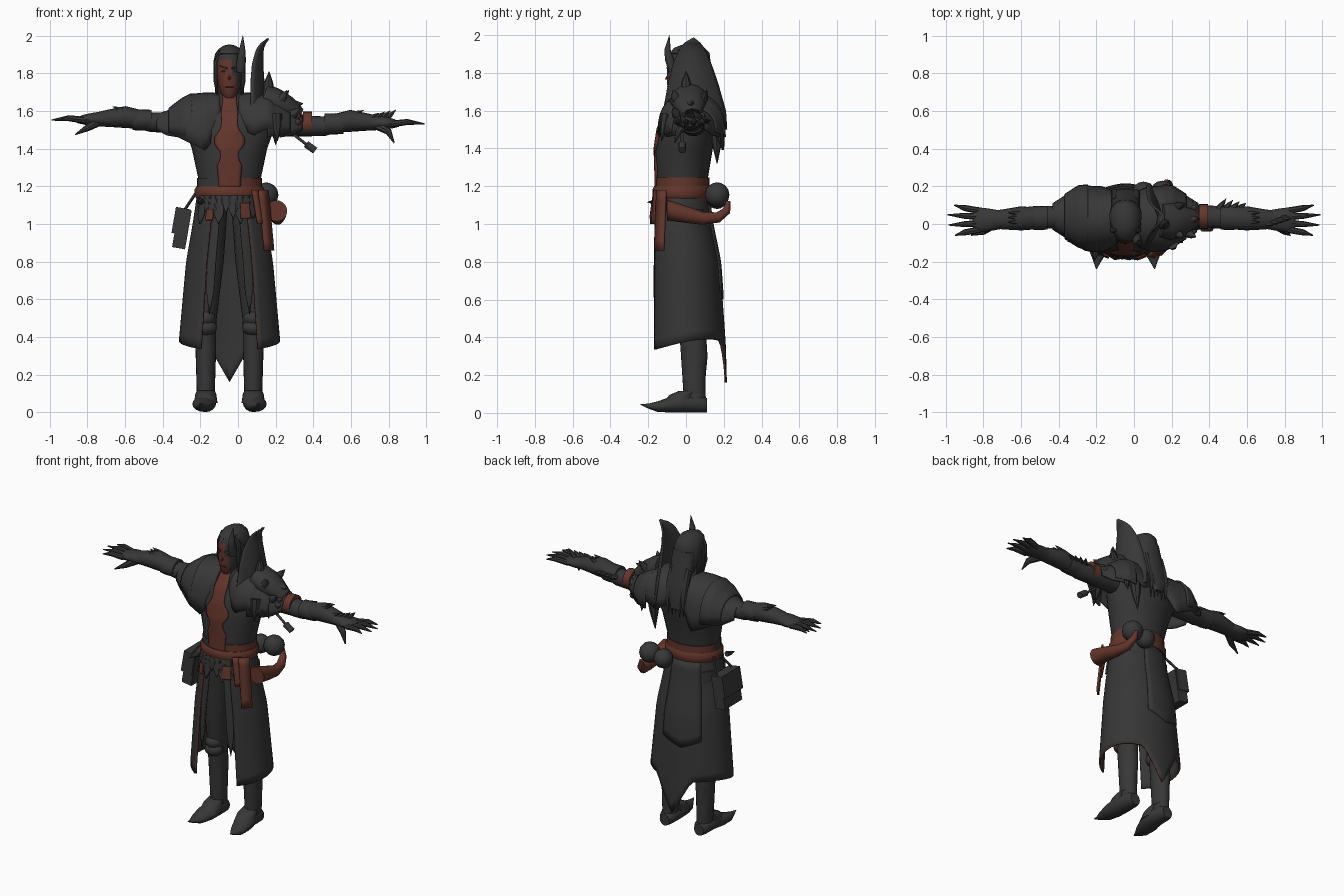
import bpy, bmesh, math, random
from mathutils import Vector, Matrix

random.seed(4)
CX = -0.045  # body centre line


def material(name, rgb):
    m = bpy.data.materials.new(name)
    m.diffuse_color = (*rgb, 1)
    return m


DARK = material("dark_cloth", (0.037, 0.037, 0.037))
PLATE = material("dark_plate", (0.039, 0.039, 0.04))
BROWN = material("red_brown", (0.125, 0.036, 0.024))


def make(name, verts, faces, mats, thick=0, angle=40, rule=None):
    me = bpy.data.meshes.new(name)
    me.from_pydata(verts, [], faces)
    for m in mats if isinstance(mats, list) else [mats]:
        me.materials.append(m)
    bm = bmesh.new()
    bm.from_mesh(me)
    bmesh.ops.recalc_face_normals(bm, faces=bm.faces)
    if rule:
        for f in bm.faces:
            f.material_index = rule(f.calc_center_median())
    bm.to_mesh(me)
    bm.free()
    ob = bpy.data.objects.new(name, me)
    bpy.context.collection.objects.link(ob)
    if thick:
        mod = ob.modifiers.new("thickness", "SOLIDIFY")
        mod.thickness, mod.offset = thick, 0
        mod.material_offset_rim = 1 if isinstance(mats, list) else 0
    bpy.ops.object.select_all(action='DESELECT')
    ob.select_set(True)
    bpy.context.view_layer.objects.active = ob
    bpy.ops.object.shade_smooth_by_angle(angle=math.radians(angle))
    return ob


def loft(name, rows, mat, ref=(1, 0, 0), n=20, tan=None, rule=None):
    """Closed tube through rows of (x, y, z, radius along ref, other radius)."""
    P = [Vector(r[:3]) for r in rows]
    verts, k = [], len(rows)
    for i, r in enumerate(rows):
        t = Vector(tan) if tan else (P[min(i + 1, k - 1)] - P[max(i - 1, 0)]).normalized()
        u = Vector(ref)
        u = (u - t * u.dot(t)).normalized()
        v = t.cross(u)
        for j in range(n):
            a = 2 * math.pi * j / n
            verts.append(P[i] + u * (r[3] * math.cos(a)) + v * (r[4] * math.sin(a)))
    faces = [(i * n + j, i * n + (j + 1) % n, (i + 1) * n + (j + 1) % n, (i + 1) * n + j)
             for i in range(k - 1) for j in range(n)]
    faces += [tuple(range(n)), tuple(range((k - 1) * n, k * n))]
    return make(name, verts, faces, mat, rule=rule)


def grid(name, fn, nu, nv, mat, thick=0.012):
    """Open sheet; fn maps u, v in 0..1 to a point."""
    verts = [fn(i / nu, j / nv) for i in range(nu + 1) for j in range(nv + 1)]
    w = nv + 1
    faces = [(i * w + j, i * w + j + 1, (i + 1) * w + j + 1, (i + 1) * w + j)
             for i in range(nu) for j in range(nv)]
    return make(name, verts, faces, mat, thick)


def spike(name, a, b, r, mat=DARK, n=8):
    a, b = Vector(a), Vector(b)
    m = a.lerp(b, 0.5)
    ref = (0, 1, 0) if abs((b - a).normalized().y) < 0.9 else (1, 0, 0)
    return loft(name, [(*a, r, r), (*m, r * 0.7, r * 0.7), (*b, r * 0.05, r * 0.05)], mat, ref, n)


def ball(name, c, r, mat, n=16):
    rows = [(c[0], c[1], c[2] + r[2] * -math.cos(math.pi * t), r[0] * math.sin(math.pi * t), r[1] * math.sin(math.pi * t))
            for t in (0.02, 0.1, 0.22, 0.36, 0.5, 0.64, 0.78, 0.9, 0.98)]
    return loft(name, rows, mat, n=n, tan=(0, 0, 1))


def lerp_table(tab, z):
    for p, q in zip(tab, tab[1:]):
        if z <= q[0]:
            f = max(0, (z - p[0]) / (q[0] - p[0]))
            return [a + (b - a) * f for a, b in zip(p, q)][1:]
    return tab[-1][1:]


# torso: height, depth centre, half width, half depth
TORSO = [(1.1, -0.025, 0.16, 0.13), (1.25, -0.02, 0.168, 0.137), (1.4, -0.01, 0.2, 0.152), (1.5, 0.01, 0.235, 0.157),
         (1.58, 0.025, 0.22, 0.145), (1.64, 0.03, 0.15, 0.11), (1.69, 0.02, 0.068, 0.07), (1.76, 0.01, 0.055, 0.06)]
loft("torso", [(CX, y, z, a, b) for z, y, a, b in TORSO], DARK, n=32, tan=(0, 0, 1))

# bare chest strip with a stepped outline
CHEST = [(1.19, 0.056), (1.25, 0.06), (1.31, 0.066), (1.34, 0.05), (1.38, 0.045), (1.42, 0.08), (1.46, 0.08),
         (1.5, 0.05), (1.53, 0.042), (1.6, 0.044), (1.66, 0.035), (1.74, 0.04)]


def chest(u, v):
    z = 1.19 + 0.55 * u
    w = lerp_table(CHEST, z)[0]
    y, a, b = lerp_table(TORSO, z)
    x = (2 * v - 1) * w
    return (CX + x, y - b * math.sqrt(max(0, 1 - (x / a) ** 2)) - 0.006, z)


grid("bare_chest", chest, 28, 8, BROWN, 0.008)

# head with a half-dark face
HEAD = [(1.67, -0.05, 0.025, 0.03), (1.69, -0.04, 0.043, 0.052), (1.74, -0.02, 0.06, 0.08), (1.79, -0.01, 0.069, 0.09),
        (1.84, -0.005, 0.072, 0.095), (1.875, 0, 0.07, 0.092), (1.9, 0, 0.064, 0.088), (1.93, 0.005, 0.045, 0.06)]
loft("head", [(CX, y, z, a, b) for z, y, a, b in HEAD], [BROWN, PLATE], n=32, tan=(0, 0, 1),
     rule=lambda c: 1 if c.x > CX + (0.036 if c.z < 1.78 else 0.012) or c.y > -0.01 or c.z > 1.88 else 0)
spike("nose", (CX, -0.085, 1.785), (CX, -0.112, 1.765), 0.013, BROWN)
loft("mouth", [(CX + x, -0.096, 1.728, 0.003, 0.006) for x in (-0.022, 0.022)], DARK, (0, 0, 1), 8)
for s in (-1, 1):
    ball("eye", (CX + s * 0.03, -0.088, 1.812), (0.014, 0.008, 0.006), DARK, 10)
    loft("brow", [(CX + s * 0.012, -0.1, 1.826, 0.005, 0.005), (CX + s * 0.05, -0.078, 1.838, 0.004, 0.004)], DARK, (0, 0, 1), 8)
    spike("ear", (CX + s * 0.065, 0, 1.79), (CX + s * 0.08, 0.04, 1.85), 0.015, DARK)

# hair cap, side locks and back hair
loft("hair_cap", [(CX, 0.09, 1.72, 0.07, 0.045), (CX, 0.06, 1.8, 0.084, 0.068), (CX, 0.04, 1.86, 0.086, 0.09),
                  (CX, 0.02, 1.905, 0.076, 0.105), (CX, 0.018, 1.932, 0.056, 0.082), (CX, 0.02, 1.948, 0.03, 0.045),
                  (CX, 0.02, 1.953, 0.008, 0.01)], DARK, n=24, tan=(0, 0, 1))
loft("back_hair", [(CX, 0.08, 1.86, 0.075, 0.05), (CX, 0.105, 1.76, 0.078, 0.045), (CX, 0.14, 1.66, 0.075, 0.035),
                   (CX, 0.165, 1.58, 0.06, 0.022), (CX, 0.175, 1.5, 0.035, 0.012)], DARK, n=16, tan=(0, 0, 1))
for i in range(5):
    x = CX + (i - 2) * 0.028
    loft("hair_lock", [(x, 0.12, 1.76, 0.02, 0.02), (x, 0.15, 1.66, 0.022, 0.018), (x * 1.02, 0.175, 1.57, 0.018, 0.012),
                       (x, 0.172, random.uniform(1.44, 1.52), 0.002, 0.002)], DARK, n=8)
for s in (-1, 1):
    for k in range(3):
        x, y = CX + s * 0.07, -0.03 + 0.03 * k
        loft("side_lock", [(x - s * 0.025, y, 1.92, 0.013, 0.015), (x, y, 1.86, 0.014, 0.018), (x + s * 0.003, y, 1.76, 0.012, 0.018),
                           (x - s * 0.008, y + 0.01, 1.66, 0.003, 0.003)], DARK, n=8)

# brow horn
loft("brow_horn", [(0.012, -0.07, 1.81, 0.026, 0.024), (0.018, -0.088, 1.87, 0.024, 0.024),
                   (0.022, -0.098, 1.92, 0.018, 0.018), (0.026, -0.088, 2.0, 0.001, 0.001)], PLATE, n=10)


# shoulder shells: x, depth centre, half depth, top, bottom
def shell(name, st, mat=PLATE):
    def fn(u, v):
        d = st[0][0] + u * (st[-1][0] - st[0][0])
        y, r, top, bot = lerp_table(st, d)
        t = math.pi * v
        return (s * d + CX, y - r * math.cos(t), bot + (top - bot) * math.sin(t) ** 0.7)
    return grid(name, fn, 12, 18, mat)


for s in (-1, 1):
    low = 1.39 if s < 0 else 1.47
    shell("mantle", [(0.05, 0.03, 0.135, 1.69, 1.52), (0.125, 0.025, 0.17, 1.693, low), (0.21, 0.03, 0.168, 1.685, low + 0.04),
                     (0.29, 0.04, 0.135, 1.62, 1.47)])
    shell("upper_pauldron", [(0.2, 0.035, 0.17, 1.69, 1.46), (0.25, 0.04, 0.16, 1.665, 1.47), (0.32, 0.04, 0.115, 1.612, 1.485)])
    shell("lower_pauldron", [(0.27, 0.04, 0.14, 1.625, 1.46), (0.33, 0.04, 0.1, 1.597, 1.47), (0.385, 0.04, 0.065, 1.58, 1.5)])

# tall collar blade on one shoulder
BLADE = [(1.5, 0.08, -0.13, 0.215, 0.07), (1.6, 0.07, -0.118, 0.208, 0.075), (1.75, 0.07, -0.09, 0.165, 0.065),
         (1.85, 0.078, -0.065, 0.13, 0.05), (1.93, 0.1, -0.03, 0.095, 0.03), (1.965, 0.13, 0.0, 0.07, 0.015), (1.985, 0.16, 0.035, 0.045, 0.0)]


def blade(u, v):
    z = 1.5 + 0.485 * u
    x, y0, y1, d = lerp_table(BLADE, z)
    return (x + d * (1 - (2 * v - 1) ** 2), y0 + (y1 - y0) * v, z)


grid("collar_blade", blade, 20, 14, PLATE)

# beast-skull shoulder guard with spikes and studs
loft("skull_guard", [(0.14, 0.02, 1.67, 0.09, 0.075), (0.2, 0.015, 1.65, 0.1, 0.07), (0.26, 0.02, 1.62, 0.08, 0.06),
                     (0.32, 0.03, 1.575, 0.05, 0.045)], PLATE, (0, 1, 0), 12)
for a, b, r in [((0.16, 0, 1.69), (0.165, 0.0, 1.81), 0.035), ((0.23, -0.05, 1.66), (0.26, -0.07, 1.71), 0.026),
                ((0.23, 0.09, 1.66), (0.27, 0.11, 1.71), 0.026), ((0.28, 0.02, 1.63), (0.345, 0.03, 1.64), 0.03),
                ((0.2, -0.1, 1.58), (0.21, -0.13, 1.44), 0.035), ((0.29, -0.05, 1.58), (0.33, -0.07, 1.615), 0.025),
                ((0.13, 0.16, 1.55), (0.11, 0.165, 1.32), 0.04), ((0.2, 0.15, 1.57), (0.2, 0.18, 1.42), 0.035)]:
    spike("guard_spike", a, b, r)
for k in range(8):
    a = k * math.pi / 4
    ball("guard_stud", (0.318, 0.035 + 0.07 * math.cos(a), 1.54 + 0.045 * math.sin(a)), (0.018, 0.018, 0.018), PLATE, 8)

# arms and clawed hands
for s, dz in ((-1, 0), (1, -0.02)):
    arm = [(0.2, 0.04, 1.555, 0.075, 0.07), (0.36, 0.04, 1.54, 0.06, 0.055), (0.46, 0.035, 1.54, 0.06, 0.052),
           (0.52, 0.03, 1.555, 0.058, 0.05), (0.6, 0.03, 1.568, 0.064, 0.058), (0.68, 0.025, 1.562, 0.055, 0.047), (0.76, 0.022, 1.555, 0.046, 0.036)]
    loft("arm", [(s * x, y, z + dz, a, b) for x, y, z, a, b in arm], DARK, (0, 1, 0))
    loft("elbow_cuff", [(s * x, 0.032, 1.552 + dz, r, r * 0.88) for x, r in ((0.46, 0.062), (0.52, 0.064), (0.56, 0.06))], PLATE, (0, 1, 0))
    palm = [(0.7, 0.022, 1.556, 0.048, 0.038), (0.77, 0.022, 1.556, 0.06, 0.036), (0.82, 0.022, 1.554, 0.066, 0.027), (0.855, 0.02, 1.55, 0.056, 0.014)]
    loft("palm", [(s * x, y, z + dz, a, b) for x, y, z, a, b in palm], PLATE, (0, 1, 0), 14)
    for y, tip in ((-0.03, 0.95), (0.004, 0.985), (0.038, 0.99), (0.07, 0.955)):
        ty = 0.02 + (y - 0.02) * 1.6
        loft("finger", [(s * 0.82, y, 1.552 + dz, 0.018, 0.018), (s * 0.9, (y + ty) / 2, 1.562 + dz, 0.016, 0.016),
                        (s * tip, ty, 1.552 + dz, 0.003, 0.003)], DARK, (0, 1, 0), 8)
    loft("thumb", [(s * 0.74, 0, 1.545 + dz, 0.024, 0.026), (s * 0.8, -0.04, 1.51 + dz, 0.018, 0.018),
                   (s * (0.865 if s < 0 else 0.83), -0.06, (1.475 if s < 0 else 1.43), 0.003, 0.003)], DARK, (0, 1, 0), 8)
    for k in range(3):
        spike("cuff_tuft", (s * 0.6, 0.01 + 0.025 * k, 1.6 + dz), (s * 0.67, 0.01 + 0.025 * k, 1.625 + dz), 0.016, DARK, 6)
for k in range(4):
    spike("elbow_tuft", (0.45 + 0.035 * k, 0.08, 1.54), (0.49 + 0.035 * k, 0.135 - 0.008 * k, 1.55), 0.018, DARK, 6)
    spike("wrist_tuft", (0.7 + 0.03 * k, 0.01 * k, 1.56), (0.75 + 0.03 * k, 0.01 * k, 1.59 + 0.006 * k), 0.018, DARK, 6)
loft("arm_band", [(x, 0.04, 1.533, 0.066, 0.064) for x in (0.346, 0.394)], BROWN, (0, 1, 0))
loft("hanging_tool", [(0.29, -0.02, 1.48, 0.008, 0.008), (0.36, -0.02, 1.425, 0.008, 0.008), (0.362, -0.02, 1.424, 0.02, 0.02),
                      (0.41, -0.02, 1.39, 0.02, 0.02)], PLATE, (0, 1, 0), 10, tan=(0.78, 0, -0.62))

# long skirt, open at the front, with a pointed tail behind
SKIRT = [(0.0, 0.01, 0.27, 0.205), (0.36, 0.003, 0.265, 0.202), (0.8, -0.008, 0.225, 0.182), (1.0, -0.025, 0.19, 0.158), (1.17, -0.025, 0.165, 0.135)]
GAP = 0.6  # half opening angle


def skirt(u, v):
    d = abs(2 * v - 1) * (math.pi - GAP + 0.06 * (1 - u))
    hem = 0.36 + 0.03 * math.sin(d * 1.6) - 0.2 * max(0, 1 - d / 0.48)
    z = 1.17 + (hem - 1.17) * u
    y, a, b = lerp_table(SKIRT, z)
    return (CX + a * math.sin(d) * (1 if v > 0.5 else -1), y + b * math.cos(d), z)


def panel(d0, d1, top, hem, out, name, mat, taper=0.0, point=0.05):
    def fn(u, v):
        z = top + (hem + point * abs(2 * v - 1) - top) * u
        y, a, b = lerp_table(SKIRT, z)
        d = (d0 + d1) / 2 + (d1 - d0) * (v - 0.5) * (1 - taper * u)
        return (CX + (a + out) * math.sin(d), y + (b + out) * math.cos(d), z)
    return grid(name, fn, 10, 8, mat, 0.01)


grid("skirt", skirt, 16, 48, [DARK, BROWN])
panel(-0.75, 0.35, 1.14, 0.6, 0.008, "back_overlay", DARK)
for s in (-1, 1):  # torn inner strips beside the opening
    panel(math.pi + s * 0.3, math.pi + s * 0.64, 1.1, 0.52, -0.014, "torn_strip", DARK, 0.45, 0.12)
for k in range(10):  # ragged cloth under the belt
    d = math.pi + (k - 4.5) * 0.2
    panel(d - 0.13, d + 0.13, 1.15, 1.0 + 0.03 * (k % 3), 0.01, "waist_tatter", DARK)
# flat brown patches under the belt
panel(math.pi - 0.58, math.pi - 0.3, 1.11, 1.03, 0.018, "belt_patch_left", BROWN, 0, 0.0)
panel(math.pi + 0.45, math.pi + 0.66, 1.08, 1.02, 0.018, "belt_patch_right", BROWN, 0, 0.0)

# belts, straps and pouches
loft("belt", [(CX, -0.022, z, r, r - 0.03) for z, r in ((1.135, 0.176), (1.15, 0.185), (1.185, 0.185), (1.2, 0.176))],
     BROWN, n=32, tan=(0, 0, 1))
loft("sash", [(CX, -0.02, z, 0.173, 0.144) for z in (1.12, 1.245)], [DARK, BROWN], n=32, tan=(0, 0, 1),
     rule=lambda c: 1 if c.x > CX + 0.06 or c.y > 0.02 else 0)
for x, y, low, w in ((0.095, -0.15, 1.0, 0.028), (0.135, -0.13, 0.86, 0.034)):
    grid("hanging_strap", lambda u, v: (x + 0.03 * u + (2 * v - 1) * w * 0.7, y - 0.012 * u + (2 * v - 1) * w * 0.7, 1.18 + (low - 1.18) * u), 6, 1, BROWN)
loft("drinking_horn", [(0.205, -0.1, 1.07, 0.056, 0.056), (0.205, -0.085, 1.07, 0.052, 0.052), (0.212, 0.0, 1.05, 0.044, 0.044),
                       (0.21, 0.09, 1.03, 0.034, 0.034), (0.195, 0.17, 1.035, 0.028, 0.028), (0.18, 0.215, 1.07, 0.022, 0.022),
                       (0.17, 0.225, 1.12, 0.012, 0.012)], BROWN)
for c, r in (((0.15, 0.165, 1.155), 0.065), ((0.05, 0.165, 1.14), 0.06)):
    ball("round_flask", c, (r, r, r), PLATE)


def box(name, c, size, tilt, mat):
    bm = bmesh.new()
    M = Matrix.Translation(c) @ Matrix.Rotation(tilt, 4, 'Y') @ Matrix.Diagonal((*size, 1))
    bmesh.ops.create_cube(bm, size=1, matrix=M)
    verts = [v.co.copy() for v in bm.verts]
    faces = [[v.index for v in f.verts] for f in bm.faces]
    bm.free()
    return make(name, verts, faces, mat)


# side satchel
box("satchel", (-0.298, 0.0, 0.975), (0.07, 0.18, 0.21), 0.17, DARK)
box("satchel_flap", (-0.302, 0.0, 1.015), (0.08, 0.19, 0.14), 0.17, PLATE)
for y in (-0.08, 0.08):
    loft("satchel_strap", [(-0.28, y, 1.08, 0.008, 0.008), (-0.22, y * 0.3, 1.17, 0.008, 0.008)], DARK, n=6)
spike("belt_toggle", (-0.2, -0.14, 1.12), (-0.215, -0.205, 1.115), 0.018, PLATE)

# legs, knee guards and pointed boots
for s in (-1, 1):
    x = CX + s * 0.126
    loft("leg", [(x - s * 0.03, 0.0, 1.08, 0.085, 0.1), (x - s * 0.015, 0.01, 0.8, 0.08, 0.09), (x, 0.03, 0.5, 0.058, 0.07), (x, 0.04, 0.42, 0.054, 0.066),
                 (x, 0.047, 0.3, 0.05, 0.067), (x, 0.047, 0.18, 0.044, 0.056), (x, 0.047, 0.06, 0.046, 0.058)], DARK, tan=(0, 0, 1))
    loft("greave", [(x, 0.03, 0.43, 0.055, 0.066), (x, 0.04, 0.34, 0.055, 0.069), (x, 0.044, 0.11, 0.048, 0.058)], PLATE, tan=(0, 0, 1))
    for z, r in ((0.45, 0.06), (0.5, 0.052)):
        ball("knee_guard", (x, -0.01, z), (r, 0.05, 0.045), PLATE)
    boot = [(0.11, 0.04, 0.035, 0.038), (0.085, 0.048, 0.05, 0.047), (0.0, 0.054, 0.056, 0.053), (-0.08, 0.044, 0.062, 0.042),
            (-0.15, 0.033, 0.046, 0.028), (-0.2, 0.036, 0.02, 0.013), (-0.24, 0.045, 0.002, 0.002)]
    loft("boot", [(x + s * max(0, -y) * 0.12, y, z, a, b) for y, z, a, b in boot], PLATE, n=16, tan=(0, -1, 0))
    loft("ankle_plate", [(x, 0.015, 0.115, 0.048, 0.055), (x, -0.02, 0.095, 0.056, 0.068), (x, -0.04, 0.05, 0.062, 0.085)], PLATE, tan=(0, 0, 1))
